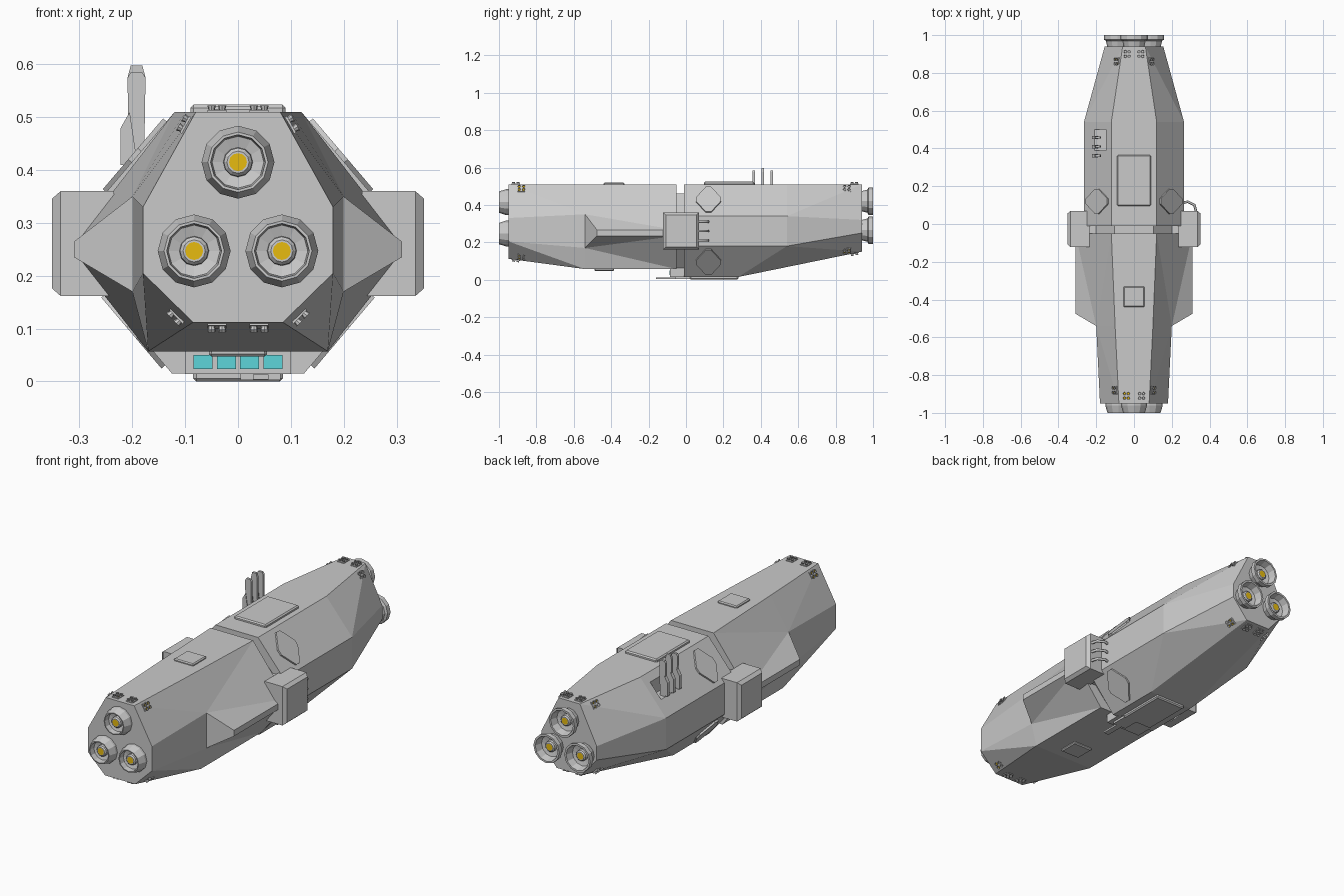
import bpy, bmesh, math
from mathutils import Matrix, Vector

cube = bpy.data.objects.get("Cube")
if cube:
    bpy.data.objects.remove(cube)


def material(name, r, g, b):
    m = bpy.data.materials.new(name)
    m.use_nodes = True
    m.diffuse_color = (r, g, b, 1)
    m.node_tree.nodes["Principled BSDF"].inputs["Base Color"].default_value = (r, g, b, 1)
    return m


GREY = material("hull grey", .59, .59, .59)
YELLOW = material("engine yellow", .8, .5, .005)
TEAL = material("window teal", .11, .66, .7)


def finish(name, bm, *mats):
    bmesh.ops.recalc_face_normals(bm, faces=bm.faces)
    me = bpy.data.meshes.new(name)
    bm.to_mesh(me)
    bm.free()
    for m in mats:
        me.materials.append(m)
    ob = bpy.data.objects.new(name, me)
    bpy.context.collection.objects.link(ob)
    return ob


def mirror(ob):
    ob.modifiers.new("mirror", 'MIRROR')
    return ob


def box(name, x, y, z, mat=GREY, bevel=0):
    bm = bmesh.new()
    bmesh.ops.create_cube(bm, size=1)
    for v in bm.verts:
        v.co = [lo + (hi - lo) * (c + .5) for c, (lo, hi) in zip(v.co, (x, y, z))]
    if bevel:
        bmesh.ops.bevel(bm, geom=bm.edges[:], offset=bevel, segments=1, affect='EDGES')
    return finish(name, bm, mat)


def convex(name, points):
    bm = bmesh.new()
    for p in points:
        bm.verts.new(p)
    bmesh.ops.convex_hull(bm, input=bm.verts[:])
    return finish(name, bm, GREY)


def loft(name, rings, upper_flips):
    """Half hull from rings of top, upper side, lower side and bottom corners."""
    bm = bmesh.new()
    rows = []
    for r in rings:
        pts = [(0, r[0][1], r[0][2])] + r + [(0, r[-1][1], r[-1][2])]
        rows.append([bm.verts.new(p) for p in pts])
    for k, (p, q) in enumerate(zip(rows, rows[1:])):
        for i in range(5):
            a, b, c, d = p[i], p[i + 1], q[i + 1], q[i]
            if i == 1 and upper_flips[k]:
                tris = (a, b, d), (b, c, d)
            else:
                tris = (a, b, c), (a, c, d)
            for t in tris:
                bm.faces.new(t)
    bm.faces.new(rows[0])
    bm.faces.new(rows[-1])
    bmesh.ops.dissolve_limit(bm, angle_limit=.005, verts=bm.verts[:], edges=bm.edges[:])
    return mirror(finish(name, bm, GREY))


def section(y, *xz):
    return [(x, y, z) for x, z in xz]


# Front hull with its pointed side fins
nose = section(-.95, (.08, .51), (.18, .33), (.18, .205), (.085, .112))
mid = section(-.54, (.1, .51), (.2, .35), (.2, .17), (.17, .057))
tail = section(-.05, (.12, .51), (.31, .265), (.31, .235), (.17, .057))
loft("front_hull", [nose, mid, tail], (False, True))
tips = [(x, -.475, z) for x, y, z in tail[1:3]]
mirror(convex("side_fin", mid[1:3] + tips + tail[1:3]))

# Rear hull, with a recess for the antennas
start = section(-.01, (.12, .51), (.265, .34), (.265, .18), (.125, .015))
belly = section(.54, (.12, .51), (.265, .34), (.265, .18)) + [(.125, .28, .015)]
stern = section(.94, (.06, .51), (.155, .32), (.155, .25), (.07, .15))
rear = loft("rear_hull", [start, belly, stern], (False, True))
cutter = box("antenna_recess_cutter", (-.3, -.148), (.39, .5), (.405, .6))
cutter.hide_render = True
cutter.hide_set(True)
cut = rear.modifiers.new("recess", 'BOOLEAN')
cut.operation = 'DIFFERENCE'
cut.object = cutter

# Neck between the hulls
neck = [[(x * .85, y, .26 + (z - .26) * .8) for x, _, z in start] for y in (-.08, .02)]
loft("neck", neck, (False,))

# Side pods, chamfered on the outer face only
mirror(convex("side_pod", [(x, y, z) for x, c in ((.235, 0), (.336, 0), (.352, .014))
                           for y in (-.122 + c, .07 - c) for z in (.162 + c, .36 - c)]))
mirror(box("pod_mount", (.15, .3), (-.05, .065), (.17, .35)))

# Cockpit and its windows
box("cockpit", (-.1, .1), (-.085, .01), (.014, .1))
for i in range(4):
    x = (i - 1.5) * .044
    box("cockpit_window", (x - .018, x + .018), (-.089, -.084), (.024, .05), TEAL)

# Hatches on the top and bottom
box("rear_top_hatch", (-.09, .09), (.095, .365), (.5, .524), bevel=.006)
box("front_top_hatch", (-.055, .055), (-.44, -.33), (.5, .52), bevel=.005)
box("front_bottom_hatch", (-.055, .055), (-.49, -.385), (.047, .07), bevel=.005)
box("rear_bottom_hatch", (-.085, .085), (.02, .28), (0, .03), bevel=.006)
box("docking_arm_base", (.005, .08), (-.06, .05), (.003, .014))
box("docking_arm", (.028, .058), (-.16, -.05), (.004, .013))


def frame(pos, normal):
    n = Vector(normal).normalized()
    y = (Vector((0, 1, 0)) - n * n.y).normalized()
    return Matrix.Translation(pos) @ Matrix((y.cross(n), y, n)).transposed().to_4x4()


# Diamond hatches with clipped corners on the rear hull slopes
for part, pos, normal in (("upper", (.192, .12, .425), (.17, 0, .145)),
                          ("lower", (.195, .12, .0975), (.165, 0, -.14))):
    m = frame(pos, normal)
    outline = [(.088, .014), (.014, .066)]
    pts = [m @ Vector((sx * a, sy * b, h)) for a, b in outline
           for sx in (-1, 1) for sy in (-1, 1) for h in (-.01, .009)]
    mirror(convex(part + "_diamond_hatch", pts))

# Antenna blades
for i, top in enumerate((.585, .598, .585)):
    y = .362 + i * .048
    outline = [(-.207, .4), (-.178, .4), (-.175, .575), (-.181, top), (-.203, top), (-.209, .575)]
    convex("antenna_blade", [(x, y + d, z) for x, z in outline for d in (-.006, .006)])
    convex("antenna_foot", [(x, y + d, z) for d in (-.009, .009)
                            for x, z in ((-.222, .41), (-.222, .48), (-.205, .51), (-.19, .41))])

# Looped handles behind the left pod
for z in (.21, .26, .31):
    curve = bpy.data.curves.new("pod_handle", 'CURVE')
    curve.dimensions = '3D'
    curve.bevel_depth = .007
    curve.bevel_resolution = 1
    path = curve.splines.new('POLY')
    pts = [(.25, .11), (.285, .118), (.32, .1), (.33, .06)]
    path.points.add(len(pts) - 1)
    for p, (x, y) in zip(path.points, pts):
        p.co = (x, y, z, 1)
    curve.materials.append(GREY)
    bpy.context.collection.objects.link(bpy.data.objects.new("pod_handle", curve))


# Engines: a turned bell, a raised hub and a glowing core
def engine(name, x, y, z, side, profile):
    bm = bmesh.new()
    n = 12
    rows = []
    for r, d in profile:
        angles = [2 * math.pi * k / n for k in range(n)]
        rows.append([bm.verts.new((x + r * math.cos(a), y + side * d, z + r * math.sin(a)))
                     for a in angles])
    for p, q in zip(rows, rows[1:]):
        for k in range(n):
            bm.faces.new((p[k], p[(k + 1) % n], q[(k + 1) % n], q[k]))
    bm.faces.new(rows[0])
    bm.faces.new(rows[-1]).material_index = 1
    finish(name, bm, GREY, YELLOW)


hub = [(.028, .016), (.027, .03), (.021, .036), (.017, .036)]
front_bell = [(.069, -.01), (.069, .012), (.057, .05), (.052, .05), (.049, .022)] + hub
rear_bell = [(.052, -.01), (.062, .03), (.073, .036), (.073, .06), (.063, .06),
             (.054, .022)] + hub
for x, zf, zr in ((0, .415, .42), (-1, .247, .265), (1, .247, .265)):
    engine("front_engine", x * .083, -.95, zf, -1, front_bell)
    engine("rear_engine", x * .087, .94, zr, 1, rear_bell)


# Small steering thrusters: a plate with four nozzles, some with glowing cores
def thruster(pos, normal, lit):
    bm = bmesh.new()
    m = frame(pos, normal)
    bmesh.ops.create_cube(bm, size=1, matrix=m @ Matrix.Diagonal((.036, .044, .008, 1)))
    for sx in (-1, 1):
        for sy in (-1, 1):
            spot = m @ Matrix.Translation((sx * .01, sy * .012, .006))
            bmesh.ops.create_cone(bm, cap_ends=False, segments=8, radius1=.005,
                                  radius2=.008, depth=.012, matrix=spot)
            core = bmesh.ops.create_circle(bm, cap_ends=True, segments=8, radius=.0062, matrix=spot)
            core["verts"][0].link_faces[0].material_index = int(lit)
    finish("steering_thruster", bm, GREY, YELLOW)


# Position, facing and the sides that glow
spots = [((.04, -.91, .51), (0, 0, 1), (-1,)),
         ((.098, -.88, .485), (.18, 0, .1), (-1, 1)),
         ((.115, -.88, .125), (.09, 0, -.085), (1,)),
         ((.04, -.91, .107), (0, -.13, -1), ()),
         ((.036, .9, .51), (0, 0, 1), ()),
         ((.087, .86, .485), (.19, 0, .11), (-1,)),
         ((.105, .86, .158), (.1, 0, -.105), (1,)),
         ((.036, .9, .142), (0, .2, -1), ())]
for (x, y, z), (nx, ny, nz), lit in spots:
    for s in (-1, 1):
        thruster((s * x, y, z), (s * nx, ny, nz), s in lit)
